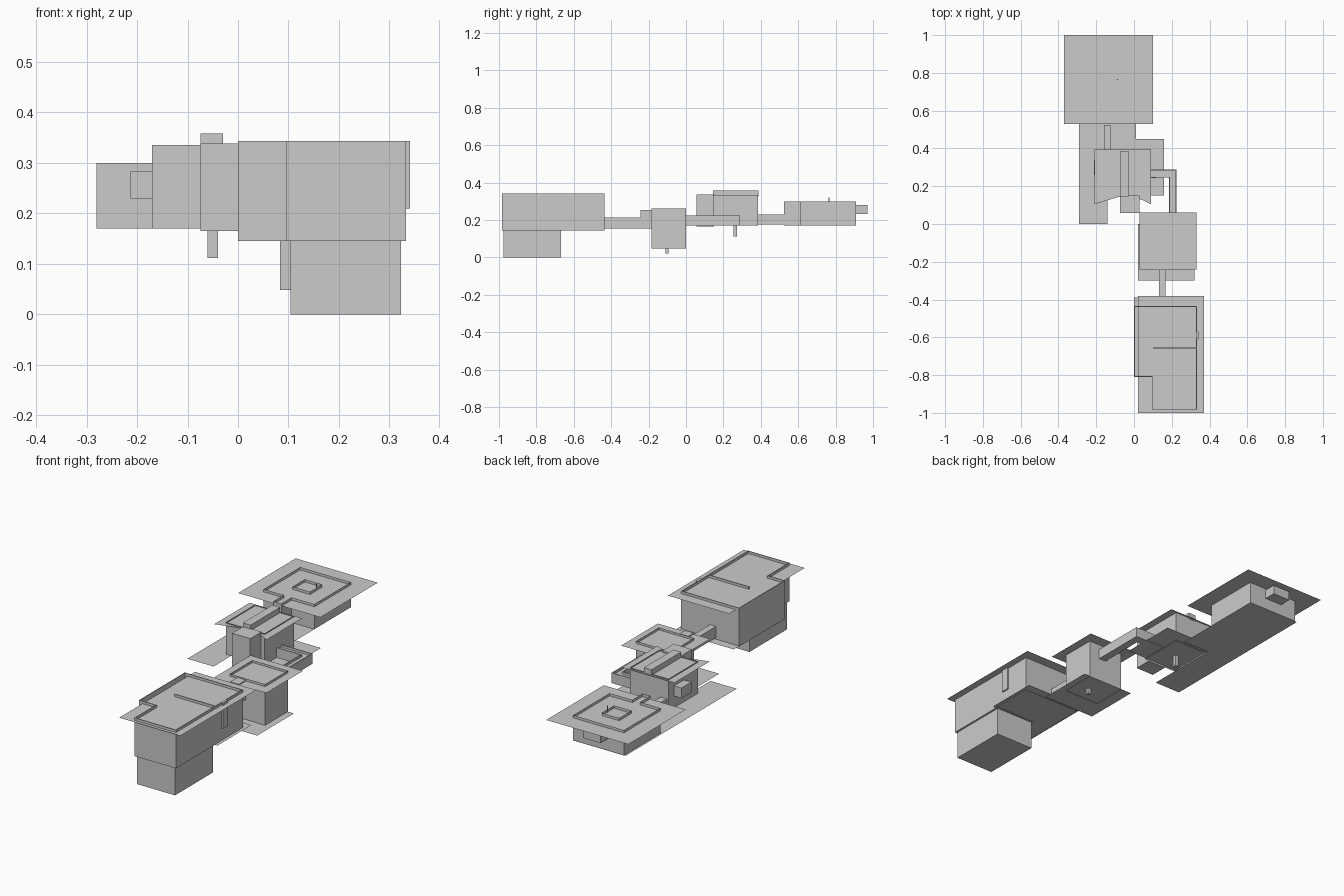
import bpy, bmesh

if "Cube" in bpy.data.objects:
    bpy.data.objects.remove(bpy.data.objects["Cube"])


def finish(name, bm):
    bmesh.ops.recalc_face_normals(bm, faces=bm.faces)
    me = bpy.data.meshes.new(name)
    bm.to_mesh(me)
    bm.free()
    ob = bpy.data.objects.new(name, me)
    bpy.context.collection.objects.link(ob)
    return ob


def rect(x0, x1, y0, y1):
    return [(x0, y0), (x1, y0), (x1, y1), (x0, y1)]


def sheet(name, pts, z):
    """Flat polygon at height z."""
    bm = bmesh.new()
    bm.faces.new([bm.verts.new((x, y, z)) for x, y in pts])
    return finish(name, bm)


def walls(name, pts, z0, z1, closed=True, thick=0):
    """Upright wall sheets along a path, optionally thickened."""
    bm = bmesh.new()
    lo = [bm.verts.new((x, y, z0)) for x, y in pts]
    hi = [bm.verts.new((x, y, z1)) for x, y in pts]
    n = len(pts)
    for i in range(n if closed else n - 1):
        j = (i + 1) % n
        bm.faces.new((lo[i], lo[j], hi[j], hi[i]))
    ob = finish(name, bm)
    if thick:
        m = ob.modifiers.new("thickness", 'SOLIDIFY')
        m.thickness = thick
        m.offset = -1
    return ob


def box(name, x0, x1, y0, y1, z0, z1):
    bm = bmesh.new()
    bmesh.ops.create_cube(bm, size=1)
    for v in bm.verts:
        v.co = ((x0 + x1) / 2 + v.co.x * (x1 - x0),
                (y0 + y1) / 2 + v.co.y * (y1 - y0),
                (z0 + z1) / 2 + v.co.z * (z1 - z0))
    return finish(name, bm)


# Front room: stepped wall outline, ceiling, floor
outline = [(0, -.81), (.095, -.81), (.095, -.983), (.333, -.983),
           (.333, -.435), (0, -.435)]
walls("front_room_walls", outline, .145, .343, thick=.006)
walls("front_room_partition", [(.1, -.66), (.33, -.66)], .145, .343, False, .005)
sheet("front_room_ceiling", rect(.02, .37, -1, -.38), .33)
sheet("front_room_floor", [(0, -.81), (.104, -.81), (.104, -.667), (.35, -.667),
                           (.35, -.39), (0, -.39)], .147)
box("front_room_alcove", .333, .341, -.61, -.57, .21, .343)

# Pit under the front room, with the ledge around its top
pit = rect(.104, .323, -.976, -.667)
walls("pit_walls", pit, 0, .15)
sheet("pit_floor", pit, 0)
for i, r in enumerate([(.095, .104, -.983, -.66), (.323, .333, -.983, -.66),
                       (.104, .323, -.983, -.976)]):
    sheet(f"pit_ledge_{i}", rect(*r), .145)

# Passage from front room to second room
box("front_passage", .133, .167, -.436, -.243, .155, .213)

# Second room
walls("second_room_walls", rect(.083, .285, -.185, 0), .048, .262)
sheet("second_room_ceiling", rect(.03, .33, -.24, .06), .25)
sheet("second_room_floor", rect(.02, .32, -.30, 0), .05)
box("second_room_vestibule", .125, .175, -.243, -.185, .155, .255)
box("second_room_peg", .2, .217, -.11, -.094, .02, .05)

# Bent passage with raised rims
bend = [(.05, .25), (.19, .25), (.19, 0), (.225, 0), (.225, .288), (.05, .288)]
sheet("bent_passage_floor", bend, .172)
sheet("bent_passage_roof", bend, .213)
walls("bent_passage_inner_wall", bend[:3], .172, .225, False, .006)
walls("bent_passage_outer_wall", bend[3:], .172, .225, False, .006)

# Third room with front block, side box and roof ridge
walls("third_room_walls", rect(-.17, .05, .145, .385), .17, .335)
sheet("third_room_ceiling", [(-.21, .105), (-.075, .145), (.04, .13), (.09, .105),
                             (.09, .395), (-.21, .395)], .33)
sheet("third_room_floor", rect(-.14, .16, .15, .45), .174)
box("third_room_front_block", -.074, .03, .057, .15, .165, .338)
box("third_room_ridge", -.074, -.03, .145, .387, .325, .358)
box("third_room_side_box", -.213, -.17, .26, .34, .23, .283)
box("third_room_peg", -.06, -.04, .253, .272, .112, .172)

# Passage from third room to back room
box("back_passage", -.16, -.125, .385, .525, .175, .23)

# Back room with central pillar
walls("back_room_walls", [(-.28, .61), (-.165, .61), (-.165, .525), (-.12, .525),
                          (-.12, .61), (.01, .61), (.01, .908), (-.28, .908)],
      .17, .3)
walls("back_room_pillar", rect(-.185, -.085, .71, .81), .17, .3)
sheet("back_room_ceiling", rect(-.37, .10, .53, 1), .286)
sheet("lower_back_floor", [(-.29, 0), (-.14, 0), (-.14, .4), (.01, .4),
                           (.01, .91), (-.29, .91)], .17)
box("back_room_rear_box", -.19, -.09, .908, .97, .232, .28)
box("back_room_pin", -.089, -.085, .763, .767, .28, .32)
